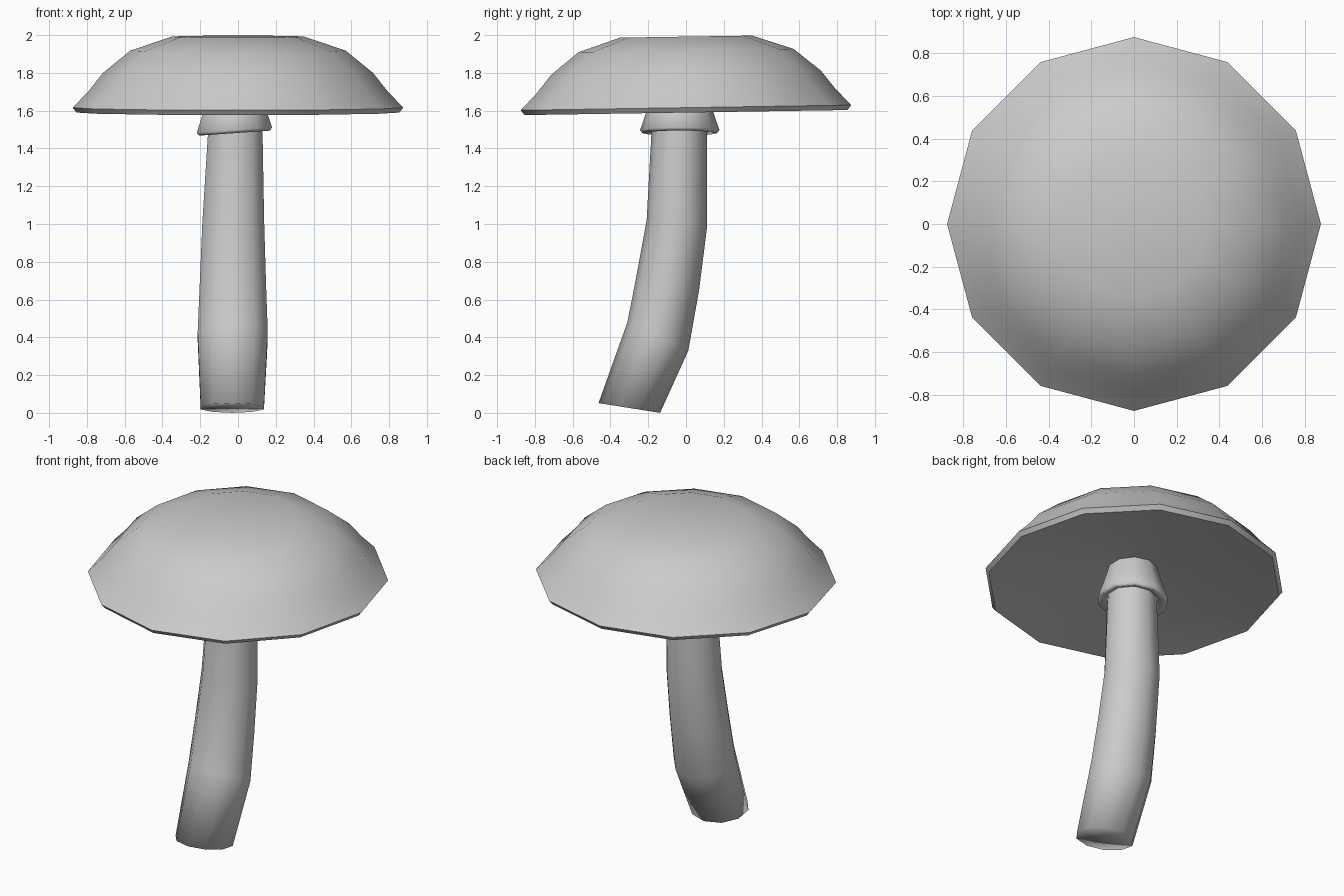
import bpy, bmesh
from math import sin, cos, pi, radians
from mathutils import Vector, Matrix

if "Cube" in bpy.data.objects:
    bpy.data.objects.remove(bpy.data.objects["Cube"])


def loft(name, sides, rings, close_start=True, close_end=True, sharp=180):
    """Skin a list of rings: (centre, x radius, y radius, x tilt, y tilt)."""
    bm = bmesh.new()
    loops = []
    for centre, rx, ry, tx, ty in rings:
        rot = Matrix.Rotation(radians(ty), 3, 'Y') @ Matrix.Rotation(radians(tx), 3, 'X')
        loop = []
        for i in range(sides):
            a = pi / 2 + 2 * pi * i / sides
            loop.append(bm.verts.new(Vector(centre) + rot @ Vector((rx * cos(a), ry * sin(a), 0))))
        loops.append(loop)
    for lo, hi in zip(loops, loops[1:]):
        for i in range(sides):
            j = (i + 1) % sides
            bm.faces.new((lo[i], lo[j], hi[j], hi[i]))
    # fan caps
    for loop, centre, use in ((loops[0], rings[0][0], close_start),
                              (loops[-1], rings[-1][0], close_end)):
        if use:
            c = bm.verts.new(centre)
            for i in range(sides):
                bm.faces.new((loop[i], loop[(i + 1) % sides], c))
    bmesh.ops.recalc_face_normals(bm, faces=bm.faces[:])
    for f in bm.faces:
        f.smooth = True
    for e in bm.edges:
        e.smooth = e.calc_face_angle(0) < radians(sharp)
    mesh = bpy.data.meshes.new(name)
    bm.to_mesh(mesh)
    bm.free()
    obj = bpy.data.objects.new(name, mesh)
    bpy.context.collection.objects.link(obj)
    return obj


# Cap: twelve-sided dome with a crisp flared rim and a hollowed underside
profile = [(0.14, 1.708), (0.82, 1.596), (0.855, 1.590), (0.875, 1.616), (0.79, 1.705),
           (0.715, 1.80), (0.57, 1.918), (0.35, 1.992)]
loft("cap", 12, [((0, 0, z), r, r, 0.9, 0) for r, z in profile], sharp=60)

# Stem: bent, tapering ten-sided tube
stem = [
    ((-0.03, -0.30, 0.026), 0.176, 0.165, -9, 0),
    ((-0.028, -0.149, 0.405), 0.195, 0.178, -25, 0),
    ((-0.027, -0.097, 0.685), 0.184, 0.170, -12, 0),
    ((-0.025, -0.048, 1.005), 0.172, 0.161, -5.4, 0),
    ((-0.014, -0.036, 1.50), 0.151, 0.146, 0, 0),
    ((-0.014, -0.032, 1.72), 0.135, 0.135, 0, 0),
]
loft("stem", 10, stem)

# Skirt: flared collar below the cap, lipped at its lower edge
skirt = [(0.148, 1.505), (0.197, 1.481), (0.210, 1.497), (0.180, 1.585), (0.142, 1.715)]
loft("skirt", 10, [((-0.019, -0.033, z), r, r, 0, -4) for r, z in skirt],
     close_start=False, close_end=False)
